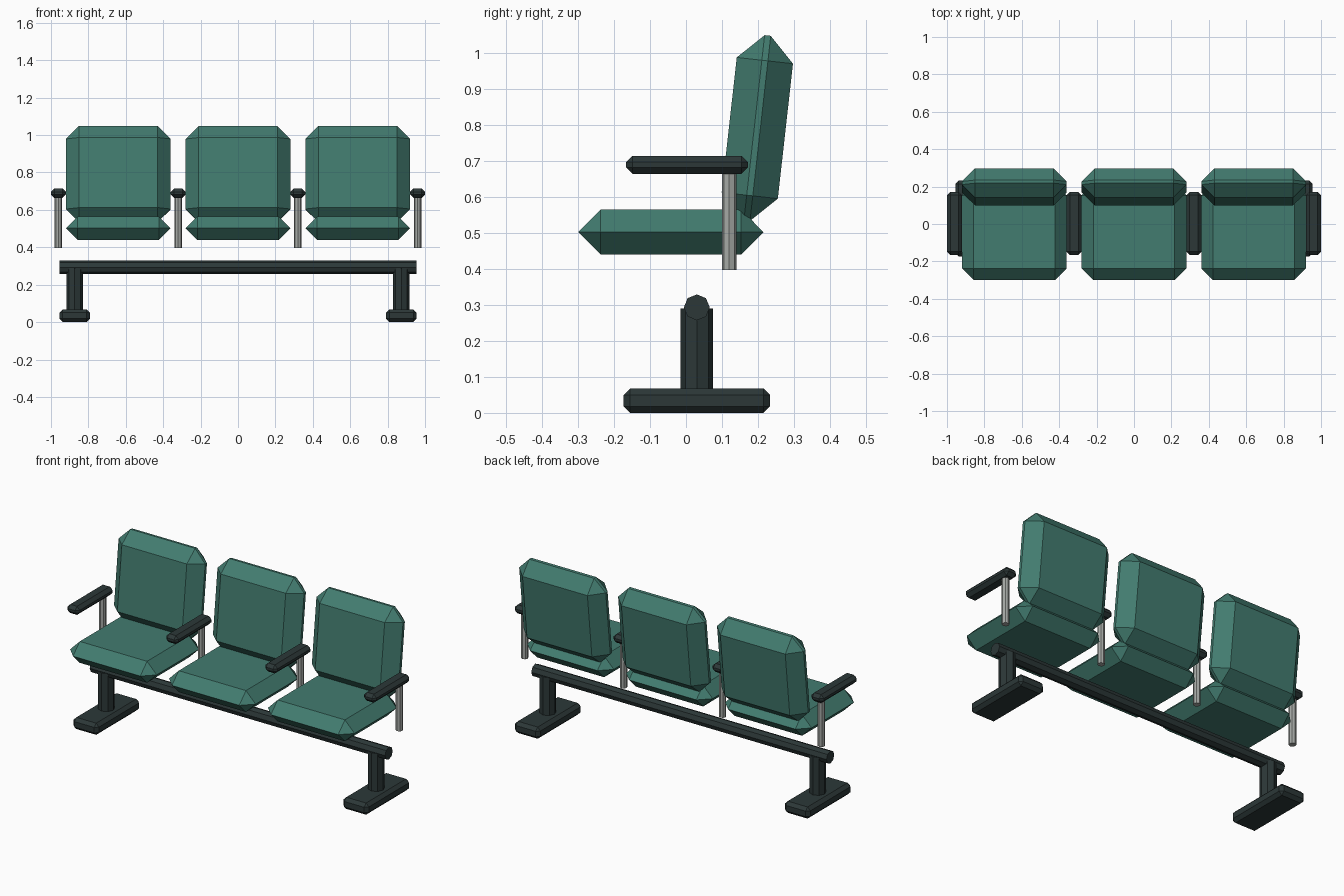
import bpy, bmesh, math
from mathutils import Matrix

cube = bpy.data.objects.get("Cube")
if cube:
    bpy.data.objects.remove(cube)


def material(name, rgb):
    m = bpy.data.materials.new(name)
    m.use_nodes = True
    m.diffuse_color = (*rgb, 1)
    m.node_tree.nodes["Principled BSDF"].inputs["Base Color"].default_value = (*rgb, 1)
    return m


teal = material("teal_upholstery", (0.055, 0.2, 0.16))
dark = material("dark_frame", (0.025, 0.039, 0.039))
steel = material("grey_steel", (0.38, 0.4, 0.38))


def add_object(name, bm, mat, loc, tilt=0):
    mesh = bpy.data.meshes.new(name)
    bm.to_mesh(mesh)
    bm.free()
    mesh.materials.append(mat)
    ob = bpy.data.objects.new(name, mesh)
    ob.location = loc
    ob.rotation_euler.x = tilt
    bpy.context.collection.objects.link(ob)


def chamfered_box(name, size, bevel, mat, loc, tilt=0):
    bm = bmesh.new()
    bmesh.ops.create_cube(bm, size=1, matrix=Matrix.Diagonal((*size, 1)))
    bmesh.ops.bevel(bm, geom=bm.edges[:], offset=bevel, offset_type='OFFSET',
                    segments=1, profile=0.5, affect='EDGES', clamp_overlap=True)
    bmesh.ops.remove_doubles(bm, verts=bm.verts[:], dist=0.0005)
    add_object(name, bm, mat, loc, tilt)


def octagon_bar(name, radius, length, mat, loc, along_x=False):
    bm = bmesh.new()
    turn = Matrix.Rotation(math.pi / 2, 4, 'Y') if along_x else Matrix()
    bmesh.ops.create_cone(bm, cap_ends=True, segments=8, radius1=radius,
                          radius2=radius, depth=length, matrix=turn)
    add_object(name, bm, mat, loc)


# Three padded seats with reclined backs
for x, side in ((-0.64, "right"), (0, "middle"), (0.64, "left")):
    chamfered_box(f"{side}_seat", (0.56, 0.515, 0.125), 0.0624, teal, (x, -0.042, 0.502))
    chamfered_box(f"{side}_backrest", (0.56, 0.157, 0.517), 0.07, teal,
                  (x, 0.198, 0.791), math.radians(-6.4))

# Armrests on steel posts
for i in range(4):
    x = -0.96 + 0.64 * i
    chamfered_box(f"armrest_{i + 1}", (0.08, 0.338, 0.05), 0.018, dark, (x, 0.003, 0.689))
    octagon_bar(f"armrest_post_{i + 1}", 0.02, 0.28, steel, (x, 0.12, 0.537))

# Beam, legs and feet
octagon_bar("beam", 0.036, 1.91, dark, (0, 0.03, 0.293), along_x=True)
for x, side in ((-0.873, "right"), (0.873, "left")):
    octagon_bar(f"{side}_leg", 0.045, 0.24, dark, (x, 0.03, 0.17))
    chamfered_box(f"{side}_foot", (0.164, 0.406, 0.068), 0.018, dark, (x, 0.03, 0.034))
